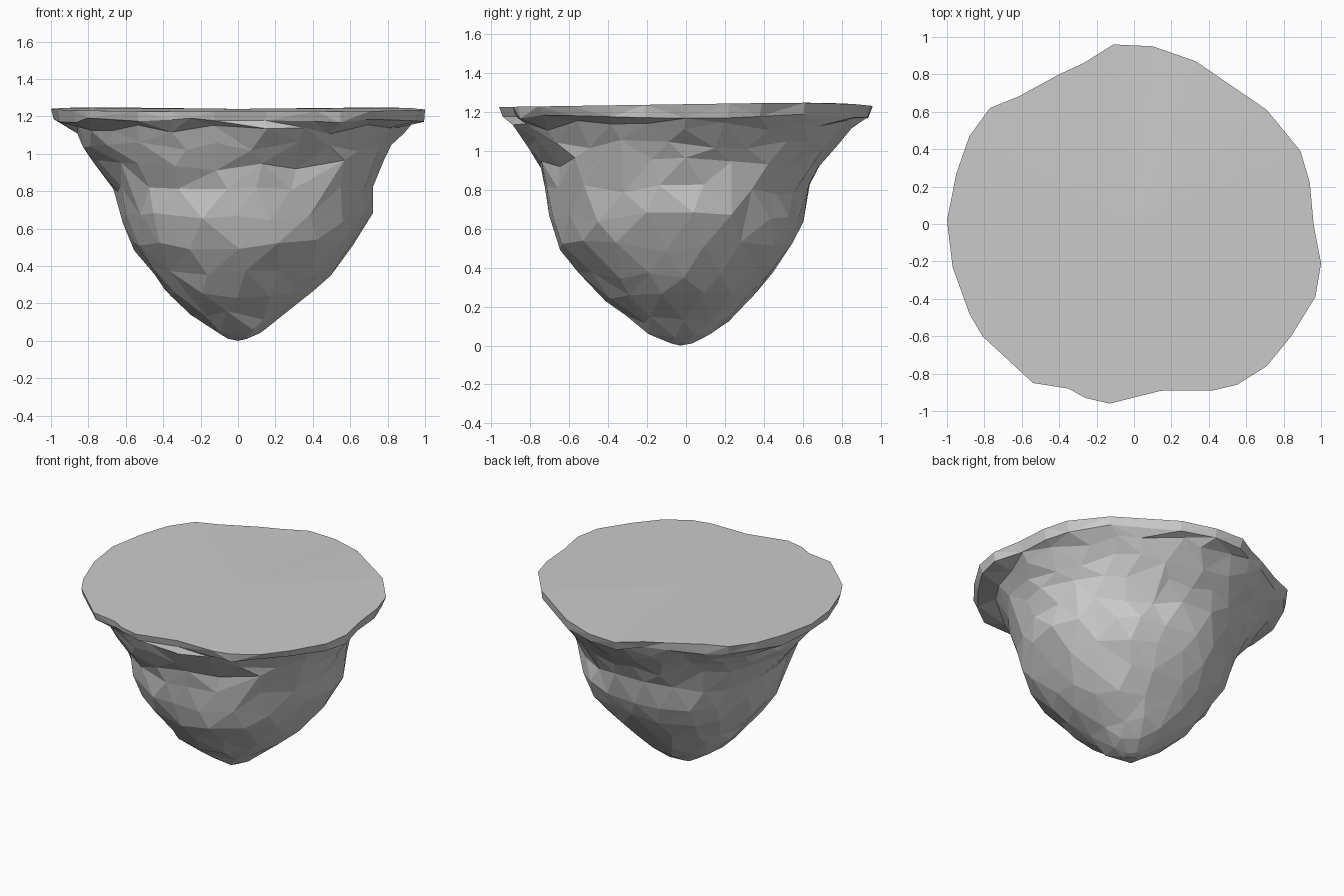
import bpy, bmesh, math, random
from mathutils import Vector

random.seed(4)
cube = bpy.data.objects.get("Cube")
if cube:
    bpy.data.objects.remove(cube, do_unlink=True)

# Outline of the flat top, counter-clockwise
RIM = [(.96, 0), (.94, .22), (.89, .39), (.71, .61), (.33, .87), (.10, .95), (-.11, .96),
       (-.27, .86), (-.40, .80), (-.62, .68), (-.77, .62), (-.88, .47), (-.95, .27), (-1, .02),
       (-.97, -.23), (-.88, -.48), (-.81, -.60), (-.54, -.85), (-.35, -.88), (-.26, -.93),
       (-.13, -.96), (.15, -.89), (.42, -.89), (.55, -.86), (.71, -.76), (.84, -.60),
       (.97, -.39), (1, -.21)]

# Height, then reach of the rock towards left, back, right and front
PROFILE = [(1.13, .91, .86, .89, .89), (1.04, .84, .78, .83, .84), (.94, .79, .70, .76, .78),
           (.80, .72, .62, .66, .71), (.66, .71, .60, .63, .71), (.51, .61, .55, .57, .66),
           (.37, .52, .45, .46, .54), (.25, .40, .35, .37, .45), (.14, .24, .24, .26, .30),
           (.05, .14, .12, .11, .21), (.01, .04, .03, .05, .10)]
COUNTS = [26, 24, 22, 20, 20, 18, 16, 14, 11, 8, 5]

# Hollows, or bulges where negative: angle in degrees, height, depth
HOLLOWS = [(292, .96, .05), (18, 1.0, .06), (50, .94, .03), (338, 1.06, .03), (130, .97, .04),
           (45, .56, -.03), (225, .80, -.02), (315, .58, -.04), (318, .84, -.03),
           (135, .72, -.02)]


def reach(z, angle):
    """Radius of the rock body at a height and angle."""
    for upper, lower in zip(PROFILE, PROFILE[1:]):
        if z >= lower[0]:
            break
    t = max(0, min(1, (z - lower[0]) / (upper[0] - lower[0])))
    left, back, right, front = [b + (a - b) * t for a, b in zip(upper[1:], lower[1:])]
    c, s = math.cos(angle), math.sin(angle)
    radius = (left if c > 0 else right) * c * c + (back if s > 0 else front) * s * s
    for degrees, height, depth in HOLLOWS:
        turn = math.remainder(angle - math.radians(degrees), math.tau)
        radius -= depth * math.exp(-(turn / .27) ** 2 - ((z - height) / .13) ** 2)
    return radius


def on_sphere(angle, latitude):
    return Vector((math.cos(angle) * math.cos(latitude),
                   math.sin(angle) * math.cos(latitude), math.sin(latitude)))


# Pairs of (place on a sphere, final place): the sphere only gives the triangulation
pairs = [(Vector((0, 0, 1)), Vector((0, 0, 1.24))), (Vector((0, 0, -1)), Vector((0, -.03, 0)))]

# Thin rim slab, drooping a little at the back
for x, y in RIM:
    angle = math.atan2(y, x)
    top = 1.24 + .015 * y - .03 * max(0, y) ** 6
    pairs.append((on_sphere(angle, 1.0), Vector((x, y, top))))
    k = random.uniform(.97, .995)
    pairs.append((on_sphere(angle, .8), Vector((x * k, y * k, random.uniform(1.165, 1.195)))))

# Irregular rings of the rock body
for i, (row, count) in enumerate(zip(PROFILE, COUNTS)):
    latitude = .58 - i * .195
    for j in range(count):
        angle = math.tau * (j + .5 * (i % 2) + random.uniform(-.25, .25)) / count
        shake = min(.03, row[0] * .2)
        z = row[0] + random.uniform(-shake, shake)
        radius = reach(z, angle) * random.uniform(.98, 1.02)
        place = Vector((radius * math.cos(angle), radius * math.sin(angle), z))
        pairs.append((on_sphere(angle, latitude + random.uniform(-.04, .04)), place))

bm = bmesh.new()
verts = [bm.verts.new(start) for start, end in pairs]
bmesh.ops.convex_hull(bm, input=verts)
for vert, (start, end) in zip(verts, pairs):
    vert.co = end
bmesh.ops.recalc_face_normals(bm, faces=bm.faces[:])
mesh = bpy.data.meshes.new("floating_rock")
bm.to_mesh(mesh)
bm.free()

# Plain stone colour
stone = bpy.data.materials.new("stone_grey")
stone.use_nodes = True
colour = (.6, .6, .6, 1)
stone.diffuse_color = colour
stone.node_tree.nodes["Principled BSDF"].inputs["Base Color"].default_value = colour
mesh.materials.append(stone)

rock = bpy.data.objects.new("floating_rock", mesh)
bpy.context.scene.collection.objects.link(rock)
